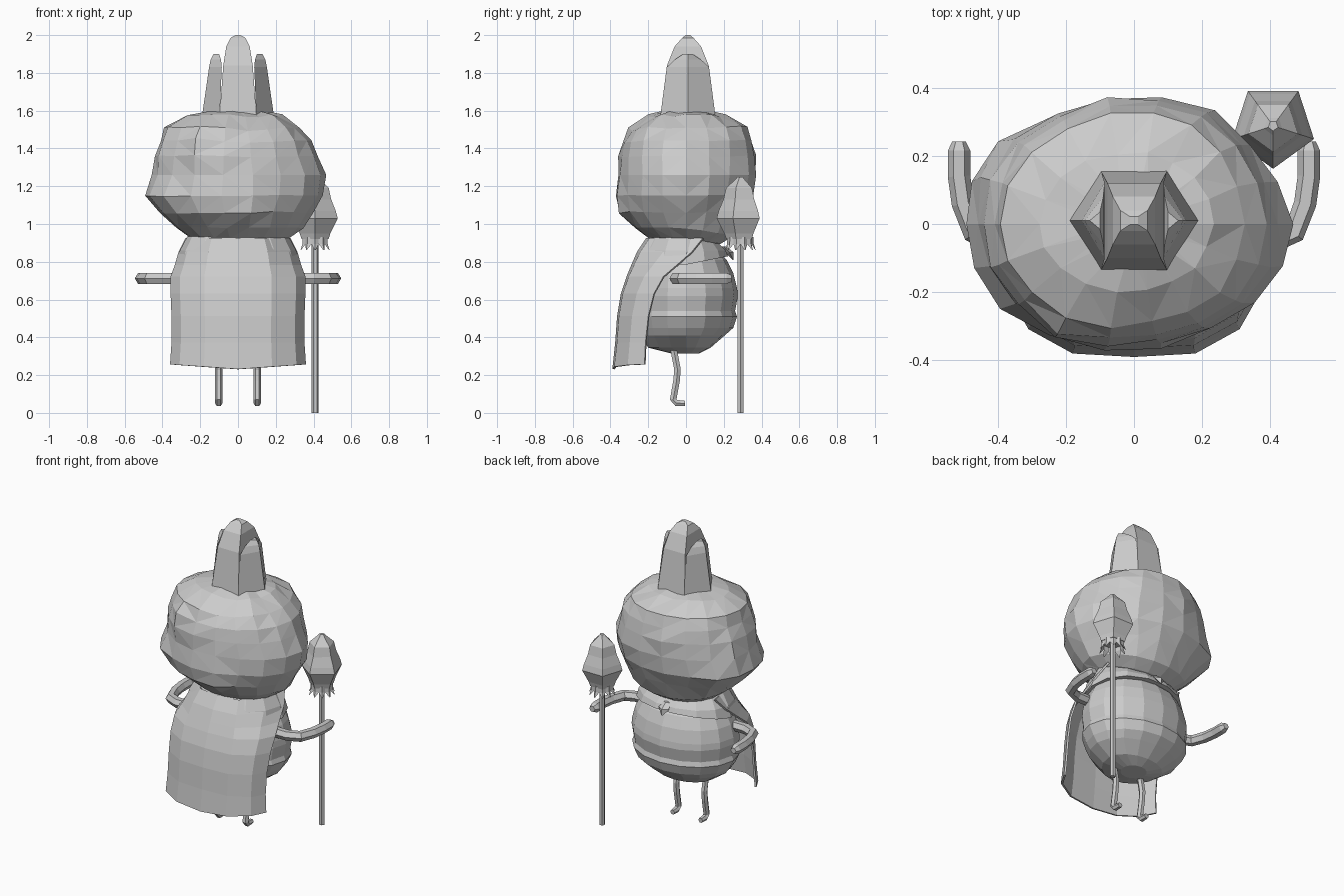
import bpy, bmesh, math, random
from mathutils import Vector

random.seed(4)
cube = bpy.data.objects.get("Cube")
if cube:
    bpy.data.objects.remove(cube, do_unlink=True)

grey = bpy.data.materials.new("plain_grey")
grey.use_nodes = True
grey.diffuse_color = (0.6, 0.6, 0.6, 1)
grey.node_tree.nodes["Principled BSDF"].inputs["Base Color"].default_value = (0.6, 0.6, 0.6, 1)


def finish(name, bm, solid=True):
    if solid:
        bmesh.ops.recalc_face_normals(bm, faces=bm.faces)
    mesh = bpy.data.meshes.new(name)
    bm.to_mesh(mesh)
    bm.free()
    mesh.materials.append(grey)
    ob = bpy.data.objects.new(name, mesh)
    bpy.context.collection.objects.link(ob)
    return ob


def skin(bm, rings):
    """Join closed rings of points with quads and cap both ends."""
    rows = [[bm.verts.new(p) for p in ring] for ring in rings]
    n = len(rows[0])
    for a, b in zip(rows, rows[1:]):
        for i in range(n):
            j = (i + 1) % n
            bm.faces.new((a[i], a[j], b[j], b[i]))
    bm.faces.new(rows[0])
    bm.faces.new(rows[-1])


def oval(z, left, right, front, back, n, tilt=0):
    """Ring with a separate reach on each of its four sides."""
    ring = []
    for i in range(n):
        a = math.tau * i / n
        c, s = math.cos(a), math.sin(a)
        y = s * (back if s > 0 else front)
        ring.append((c * (right if c > 0 else left), y, z - tilt * max(y, 0)))
    return ring


def tube(name, points, radius, tip=1.0, sides=6):
    pts = [Vector(p) for p in points]
    rings = []
    for i, p in enumerate(pts):
        d = (pts[min(i + 1, len(pts) - 1)] - pts[max(i - 1, 0)]).normalized()
        u = d.cross(Vector((0, 0, 1)))
        u = u.normalized() if u.length > 0.5 else Vector((1, 0, 0))
        v = d.cross(u).normalized()
        u = v.cross(d)
        r = radius * (tip if i == len(pts) - 1 else 1)
        angles = [math.tau * k / sides for k in range(sides)]
        rings.append([p + r * (u * math.cos(a) + v * math.sin(a)) for a in angles])
    bm = bmesh.new()
    skin(bm, rings)
    return finish(name, bm)


# Head: lumpy faceted loft, pushed out and in at a few spots
head_rows = [
    (0.885, 0.10, 0.10, 0.10, 0.11), (0.925, 0.25, 0.27, 0.20, 0.19),
    (0.98, 0.33, 0.34, 0.27, 0.26), (1.06, 0.41, 0.39, 0.355, 0.32),
    (1.15, 0.49, 0.455, 0.37, 0.355), (1.26, 0.455, 0.47, 0.365, 0.38),
    (1.36, 0.44, 0.42, 0.365, 0.37), (1.44, 0.415, 0.385, 0.345, 0.355),
    (1.51, 0.39, 0.325, 0.31, 0.325),
    (1.575, 0.28, 0.23, 0.20, 0.21), (1.61, 0.08, 0.08, 0.08, 0.08)]
bm = bmesh.new()
skin(bm, [oval(*row, 18, tilt=0.15 if row[0] < 1 else 0) for row in head_rows])
lumps = [((-0.17, -0.33, 1.40), 0.11, 0.035), ((-0.02, -0.35, 1.42), 0.09, -0.03),
         ((0.12, -0.30, 1.51), 0.10, -0.03), ((0.16, -0.34, 1.33), 0.08, -0.025),
         ((0.0, -0.36, 1.10), 0.10, 0.01), ((-0.18, -0.33, 1.20), 0.08, -0.035),
         ((-0.30, -0.28, 1.12), 0.12, 0.03), ((0.20, -0.33, 1.12), 0.10, -0.025),
         ((0.26, 0.28, 1.45), 0.12, 0.02), ((-0.44, 0.18, 1.18), 0.14, 0.03),
         ((0.39, 0.21, 1.25), 0.14, -0.025)]
for v in bm.verts:
    out = (v.co - Vector((0, 0, 1.25))).normalized()
    push = random.uniform(-0.008, 0.008)
    for centre, size, amount in lumps:
        push += amount * math.exp(-((v.co - Vector(centre)).length / size) ** 2)
    if 0.95 < v.co.z < 1.6:
        v.co += out * push
bmesh.ops.triangulate(bm, faces=bm.faces, quad_method='SHORT_EDGE')
finish("head", bm)

# Crown: tall middle prong between two shorter wedge prongs
bm = bmesh.new()
skin(bm, [[(sx * hx, 0.01 + sy * hy, z) for sx, sy in ((-1, -1), (1, -1), (1, 1), (-1, 1))]
          for z, hx, hy in ((1.54, 0.10, 0.15), (1.84, 0.078, 0.11),
                            (1.94, 0.062, 0.07), (1.985, 0.04, 0.03), (2.0, 0.012, 0.012))])
finish("crown_middle_prong", bm)
for side, label in ((1, "left"), (-1, "right")):
    bm = bmesh.new()
    skin(bm, [[(side * inner, 0.01 - hy, z), (side * outer, 0.01, z), (side * inner, 0.01 + hy, z)]
              for z, inner, outer, hy in ((1.54, 0.098, 0.195, 0.15), (1.83, 0.086, 0.153, 0.112),
                                          (1.87, 0.09, 0.145, 0.07), (1.9, 0.10, 0.13, 0.025))])
    finish(label + "_crown_prong", bm)

# Round body with shallow folds
body_rows = [(0.315, 0.08, 0.08, 0.07), (0.345, 0.19, 0.20, 0.13), (0.41, 0.285, 0.24, 0.205),
             (0.45, 0.315, 0.25, 0.25), (0.51, 0.345, 0.26, 0.27), (0.54, 0.335, 0.255, 0.26),
             (0.62, 0.348, 0.255, 0.275), (0.66, 0.345, 0.25, 0.27), (0.74, 0.325, 0.24, 0.25),
             (0.81, 0.29, 0.22, 0.215), (0.87, 0.2, 0.16, 0.16)]
bm = bmesh.new()
skin(bm, [oval(z, x, x, f, b, 16) for z, x, f, b in body_rows])
finish("body", bm)

# Collar draped over the shoulders, and its pointed tie
bm = bmesh.new()
skin(bm, [oval(z, x, x, f, b, 14, tilt) for z, x, f, b, tilt in
          ((0.785, 0.325, 0.275, 0.228, -0.2), (0.86, 0.308, 0.25, 0.215, 0),
           (0.935, 0.268, 0.20, 0.175, 0.2))])
finish("collar", bm)
bm = bmesh.new()
skin(bm, [[(w * math.cos(math.tau * k / 4), y + 0.6 * w * math.sin(math.tau * k / 4), z)
           for k in range(4)]
          for z, y, w in ((0.81, 0.25, 0.004), (0.85, 0.23, 0.038), (0.88, 0.2, 0.022))])
finish("collar_tie", bm)

# Cape: flat middle panel, rounded sides, open at the rear
cape_rows = [(0.24, 0.36, -0.39, -0.22), (0.38, 0.352, -0.375, -0.215), (0.52, 0.352, -0.365, -0.20),
             (0.64, 0.357, -0.345, -0.17), (0.73, 0.357, -0.315, -0.12),
             (0.79, 0.335, -0.29, -0.05), (0.86, 0.315, -0.26, 0.03), (0.935, 0.278, -0.21, 0.09)]
columns = [(-1, 1), (-0.86, 0.48), (-0.5, 0.06), (0, 0), (0.5, 0.06), (0.86, 0.48), (1, 1)]
bm = bmesh.new()
grid = []
for z, half, front, edge in cape_rows:
    hem = 0.025 if z < 0.3 else 0
    grid.append([bm.verts.new((half * u, front + (edge - front) * t, z - 0.008 + hem * abs(u)))
                 for u, t in columns])
for low, high in zip(grid, grid[1:]):
    for i in range(len(columns) - 1):
        bm.faces.new((low[i], low[i + 1], high[i + 1], high[i]))
cape = finish("cape", bm, solid=False)
thick = cape.modifiers.new("thickness", 'SOLIDIFY')
thick.thickness = 0.012

# Arms and legs
for side, label in ((1, "left"), (-1, "right")):
    tube(label + "_arm", [(side * x, y, 0.712) for x, y in
                          ((0.27, -0.055), (0.40, -0.055), (0.47, -0.025), (0.502, 0.06),
                           (0.513, 0.14), (0.513, 0.215), (0.513, 0.242))], 0.033, tip=0.6)
    tube(label + "_leg", [(side * 0.102, y, z) for y, z in
                          ((-0.07, 0.36), (-0.045, 0.23), (-0.05, 0.17), (-0.068, 0.07),
                           (-0.05, 0.052), (-0.005, 0.05))], 0.02, tip=0.8)

# Staff: pole, five-sided head and a fringe of points
px, py = 0.408, 0.288
tube("staff_pole", [(px, py, 0), (px, py, 0.95)], 0.018)
bm = bmesh.new()
skin(bm, [[(px + r * math.cos(math.tau * (k / 5 - 0.25)),
            py + r * math.sin(math.tau * (k / 5 - 0.25)), z) for k in range(5)]
          for z, r in ((0.92, 0.075), (0.95, 0.085), (1.03, 0.126), (1.07, 0.115),
                       (1.13, 0.09), (1.19, 0.076), (1.235, 0.028), (1.25, 0.015))])
finish("staff_head", bm)
bm = bmesh.new()
for k in range(10):
    a = math.tau * (k / 10 - 0.25)
    out = Vector((math.cos(a), math.sin(a), 0))
    across = Vector((-out.y, out.x, 0))
    base = Vector((px, py, 0))
    skin(bm, [[base + out * (r + d * w) + across * (s * w) + Vector((0, 0, z))
               for d, s in ((-0.3, -1), (0.3, 0), (-0.3, 1))]
              for z, r, w in ((0.93, 0.062, 0.024), (0.895, 0.064, 0.02), (0.862, 0.08, 0.003))])
finish("staff_fringe", bm)
